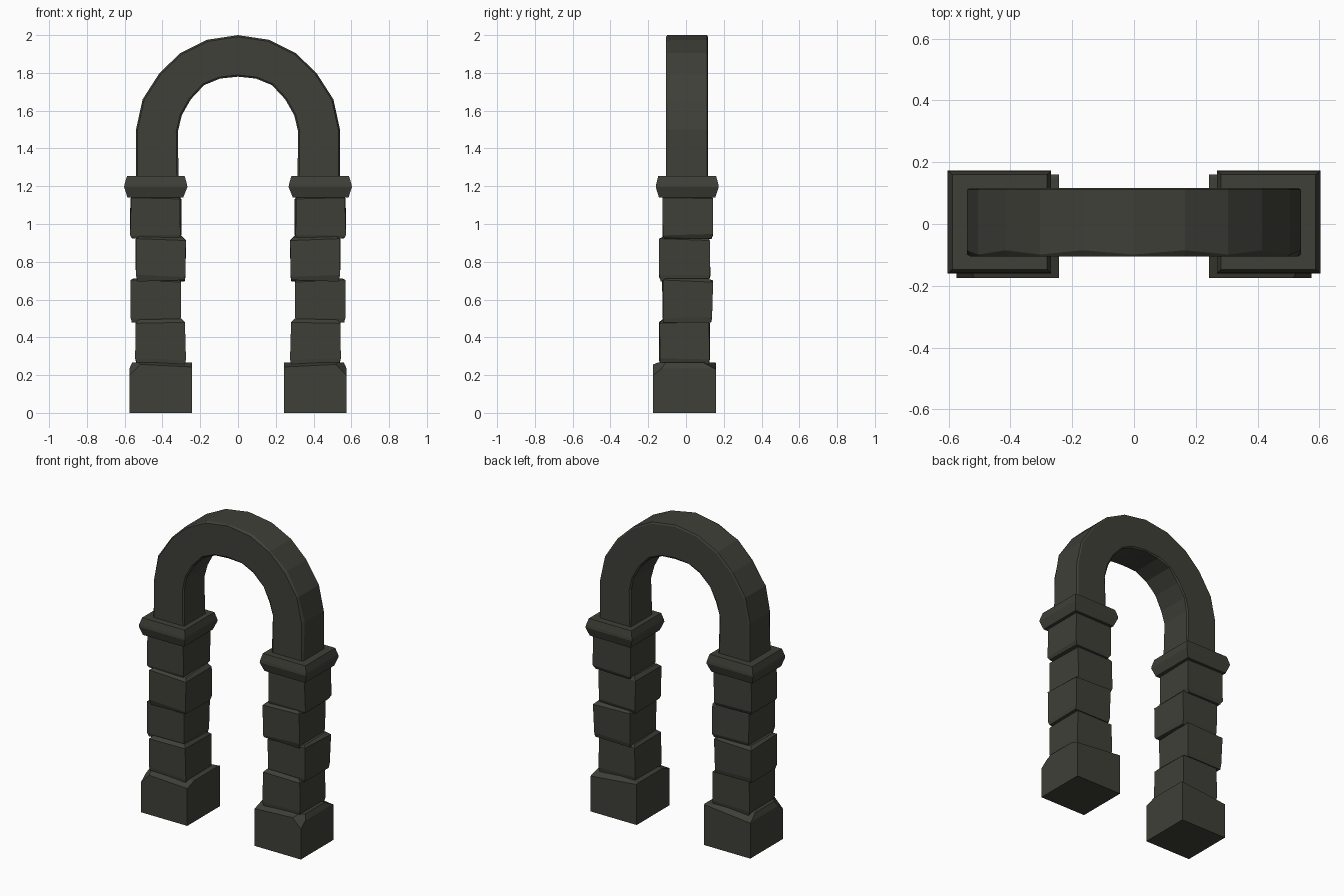
import bpy, bmesh, random
from mathutils import Vector

if "Cube" in bpy.data.objects:
    bpy.data.objects.remove(bpy.data.objects["Cube"])

random.seed(4)

stone = bpy.data.materials.new("dark olive stone")
stone.diffuse_color = (0.05, 0.05, 0.04, 1)
stone.use_nodes = True
stone.node_tree.nodes["Principled BSDF"].inputs["Base Color"].default_value = stone.diffuse_color


def finish(name, bm, mirror=False):
    bmesh.ops.recalc_face_normals(bm, faces=bm.faces)
    me = bpy.data.meshes.new(name)
    bm.to_mesh(me)
    bm.free()
    me.materials.append(stone)
    ob = bpy.data.objects.new(name, me)
    bpy.context.collection.objects.link(ob)
    if mirror:
        ob.modifiers.new("other_side", 'MIRROR')
    return ob


def stack(rings):
    """Closed solid from rectangles (x0, x1, y0, y1, z)."""
    bm = bmesh.new()
    loops = [[bm.verts.new(p) for p in ((a, c, z), (b, c, z), (b, d, z), (a, d, z))]
             for a, b, c, d, z in rings]
    bm.faces.new(loops[0])
    bm.faces.new(loops[-1])
    for lo, hi in zip(loops, loops[1:]):
        for i in range(4):
            j = (i + 1) % 4
            bm.faces.new((lo[i], lo[j], hi[j], hi[i]))
    return bm


def chip(bm, point, outward):
    """Slice a piece off the solid with a plane."""
    r = bmesh.ops.bisect_plane(bm, geom=bm.verts[:] + bm.edges[:] + bm.faces[:],
                               plane_co=Vector(point), plane_no=Vector(outward).normalized(),
                               clear_outer=True)
    bmesh.ops.holes_fill(bm, edges=[e for e in bm.edges if e.is_boundary])


# Pillar base with broken upper corners
bm = stack([(0.243, 0.575, -0.175, 0.16, 0), (0.243, 0.575, -0.175, 0.16, 0.268)])
chip(bm, (0.505, -0.175, 0.268), (1, -0.8, 1))
chip(bm, (0.5, 0.10, 0.268), (0.1, 0.5, 1))
chip(bm, (0.5, -0.14, 0.268), (-0.05, -0.35, 1))
chip(bm, (0.56, 0, 0.268), (1, 0, 0.45))
finish("pillar_base", bm, True)

# Four shaft blocks, shifted alternately
for k in range(4):
    z0, z1 = 0.25 + 0.22 * k, 0.49 + 0.22 * k
    if k == 3:
        z1 = 1.15
    x0, x1, y0, y1 = ((0.278, 0.541, -0.14, 0.126), (0.304, 0.568, -0.126, 0.14))[k % 2]
    e = 0.008
    bm = stack([(x0 + e, x1 - e, y0 + e, y1 - e, z0 if k == 0 else z0 + 0.01),
                (x0, x1, y0, y1, z0 + 0.035),
                (x0, x1, y0, y1, z1 - 0.012),
                (x0 + 0.018, x1 - 0.018, y0 + 0.018, y1 - 0.018, z1 + 0.004)])
    for v in bm.verts:
        v.co += Vector((random.uniform(-.004, .004), random.uniform(-.004, .004),
                        random.uniform(-.006, .006)))
    finish("shaft_block_%d" % (k + 1), bm, True)

# Capital with a pointed rim
bm = stack([(0.29, 0.585, -0.143, 0.155, 1.14), (0.268, 0.603, -0.16, 0.173, 1.195),
            (0.27, 0.601, -0.158, 0.171, 1.21), (0.282, 0.588, -0.147, 0.160, 1.253)])
finish("capital", bm, True)

# Arch: cross-sections swept between outer and inner half profiles
outer = [(0.54, 1.24), (0.54, 1.50), (0.505, 1.66), (0.415, 1.80),
         (0.305, 1.905), (0.165, 1.975), (0, 2.0)]
inner = [(0.315, 1.24), (0.318, 1.49), (0.298, 1.575), (0.25, 1.66),
         (0.18, 1.735), (0.095, 1.77), (0, 1.78)]
outer += [(-x, z) for x, z in outer[-2::-1]]
inner += [(-x, z) for x, z in inner[-2::-1]]
Y0, Y1 = -0.105, 0.117
bm = bmesh.new()
rings = []
for i, ((ox, oz), (ix, iz)) in enumerate(zip(outer, inner)):
    c = (0.006, 0.02)[i % 2]          # uneven worn edges
    o, n = Vector((ox, 0, oz)), Vector((ix, 0, iz))
    d = (n - o).normalized() * 0.009
    y = Vector((0, 1, 0))
    rings.append([bm.verts.new(p) for p in (
        o + y * (Y0 + c), o + d + y * Y0, n - d + y * Y0, n + y * (Y0 + c * 0.5),
        n + y * (Y1 - c * 0.5), n - d + y * Y1, o + d + y * Y1, o + y * (Y1 - 0.006))])
for lo, hi in zip(rings, rings[1:]):
    for i in range(8):
        j = (i + 1) % 8
        bm.faces.new((lo[i], lo[j], hi[j], hi[i]))
bm.faces.new(rings[0])
bm.faces.new(rings[-1])
finish("arch", bm)
